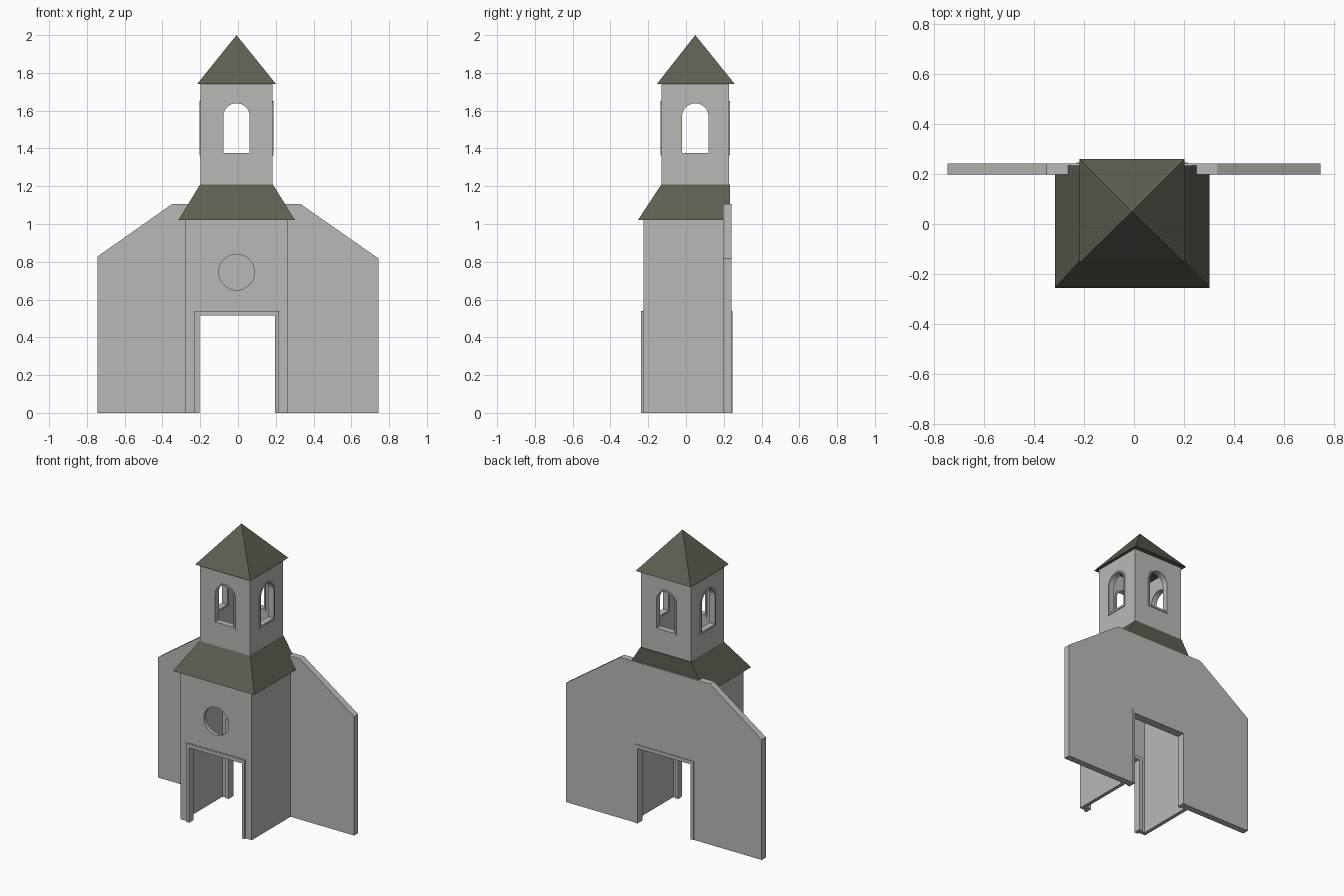
import bpy, bmesh, math
from mathutils import Matrix

if "Cube" in bpy.data.objects:
    bpy.data.objects.remove(bpy.data.objects["Cube"])


def material(name, rgb):
    m = bpy.data.materials.new(name)
    m.diffuse_color = (*rgb, 1)
    m.use_nodes = True
    m.node_tree.nodes["Principled BSDF"].inputs["Base Color"].default_value = m.diffuse_color
    return m


STONE = material("grey_stone", (0.49, 0.485, 0.47))
ROOF = material("dark_roof", (0.115, 0.112, 0.085))
CX, TY = -0.008, 0.049      # tower centre line in x, belfry centre in y


def finish(name, mesh, mat):
    mesh.materials.clear()
    mesh.materials.append(mat)
    for p in mesh.polygons:
        p.use_smooth = False
        p.material_index = 0
    ob = bpy.data.objects.new(name, mesh)
    bpy.context.collection.objects.link(ob)
    return ob


def panel(name, loops, near, far, turn=0.0, centre=(0, 0), mat=STONE):
    """Upright slab from 2D loops (later loops are holes), spanning the
    distances near..far outward from centre; turn 0 faces the front."""
    cu = bpy.data.curves.new(name, 'CURVE')
    cu.dimensions = '2D'
    cu.fill_mode = 'BOTH'
    cu.extrude = abs(far - near) / 2
    for pts in loops:
        sp = cu.splines.new('POLY')
        sp.points.add(len(pts) - 1)
        for q, (u, v) in zip(sp.points, pts):
            q.co = (u, v, 0, 1)
        sp.use_cyclic_u = True
    tmp = bpy.data.objects.new("tmp", cu)
    bpy.context.collection.objects.link(tmp)
    dg = bpy.context.evaluated_depsgraph_get()
    mesh = bpy.data.meshes.new_from_object(tmp.evaluated_get(dg))
    bpy.data.objects.remove(tmp)
    bpy.data.curves.remove(cu)
    mesh.transform(Matrix.Translation((*centre, 0))
                   @ Matrix.Rotation(turn, 4, 'Z')
                   @ Matrix.Rotation(math.pi / 2, 4, 'X')
                   @ Matrix.Translation((0, 0, (near + far) / 2)))
    bm = bmesh.new()
    bm.from_mesh(mesh)
    bmesh.ops.remove_doubles(bm, verts=bm.verts, dist=1e-5)
    bmesh.ops.recalc_face_normals(bm, faces=bm.faces)
    bm.to_mesh(mesh)
    bm.free()
    mesh.name = name
    return finish(name, mesh, mat)


def rect(x0, x1, z0, z1):
    return [(x0, z0), (x1, z0), (x1, z1), (x0, z1)]


def arch(half, z0, spring, n=16):
    return [(-half, z0), (half, z0)] + [
        (half * math.cos(math.pi * i / n), spring + half * math.sin(math.pi * i / n))
        for i in range(n + 1)]


def hip(name, base, z0, top, z1):
    """Hipped roof between two rectangles (x0, x1, y0, y1)."""
    bm = bmesh.new()
    rings = []
    for (x0, x1, y0, y1), z in ((base, z0), (top, z1)):
        rings.append([bm.verts.new((x, y, z)) for x, y in
                      ((x0, y0), (x1, y0), (x1, y1), (x0, y1))])
    for i in range(4):
        j = (i + 1) % 4
        bm.faces.new((rings[0][i], rings[0][j], rings[1][j], rings[1][i]))
    bm.faces.new(rings[0][::-1])
    bm.faces.new(rings[1])
    bmesh.ops.remove_doubles(bm, verts=bm.verts, dist=1e-4)
    bmesh.ops.dissolve_degenerate(bm, edges=bm.edges, dist=1e-4)
    bmesh.ops.recalc_face_normals(bm, faces=bm.faces)
    mesh = bpy.data.meshes.new(name)
    bm.to_mesh(mesh)
    bm.free()
    return finish(name, mesh, ROOF)


# Doorway outline: outer edge is the notch in the walls, inner is the opening
DX0, DX1, DZ = -0.230, 0.216, 0.54
IX0, IX1, IZ = -0.205, 0.197, 0.515
notch = [(DX0, 0), (DX0, DZ), (DX1, DZ), (DX1, 0)]
frame = [(DX0, 0), (IX0, 0), (IX0, IZ), (IX1, IZ), (IX1, 0),
         (DX1, 0), (DX1, DZ), (DX0, DZ)]

# Wide gable wall behind the tower
panel("gable_wall", [[(-0.745, 0), *notch, (0.745, 0), (0.745, 0.817),
                      (0.332, 1.105), (-0.35, 1.105), (-0.745, 0.827)]],
      -0.242, -0.197)

# Lower tower: front with doorway and round window, plus two sides
round_window = [(CX + 0.095 * math.cos(math.tau * i / 32),
                 0.745 + 0.095 * math.sin(math.tau * i / 32)) for i in range(32)]
LX0, LX1 = -0.28, 0.262
panel("tower_front", [[(LX0, 0), *notch, (LX1, 0), (LX1, 1.05), (LX0, 1.05)],
                      round_window], 0.2, 0.225)
for name, x, turn in (("tower_left", LX0, -1), ("tower_right", LX1, 1)):
    a, b = sorted((-0.2 * turn, 0.2 * turn))
    panel(name, [rect(a, b, 0, 1.05)], -0.025, 0, turn * math.pi / 2, (x, 0))

# Door frames
panel("front_door_frame", [frame], 0.192, 0.238)
panel("back_door_frame", [frame], -0.246, -0.19)

# Skirt roof and spire roof
hip("skirt_roof", (-0.316, 0.302, -0.255, 0.233), 1.02,
    (-0.2, 0.184, -0.13, 0.233), 1.21)
hip("spire_roof", (-0.217, 0.202, -0.155, 0.259), 1.74,
    (CX, CX, TY, TY), 2.0)

# Belfry: four walls with arched openings and thin raised frames
HX, HY, T = 0.191, 0.179, 0.03
outer, inner = arch(0.081, 1.362, 1.569), arch(0.07, 1.375, 1.569)
for k, side in enumerate(("front", "right", "back", "left")):
    dist, half = (HY, HX) if k % 2 == 0 else (HX, HY - T)
    panel("belfry_" + side, [rect(-half, half, 1.2, 1.741), outer],
          dist - T, dist, k * math.pi / 2, (CX, TY))
    panel("window_frame_" + side, [outer, inner],
          dist - T - 0.005, dist + 0.006, k * math.pi / 2, (CX, TY))
